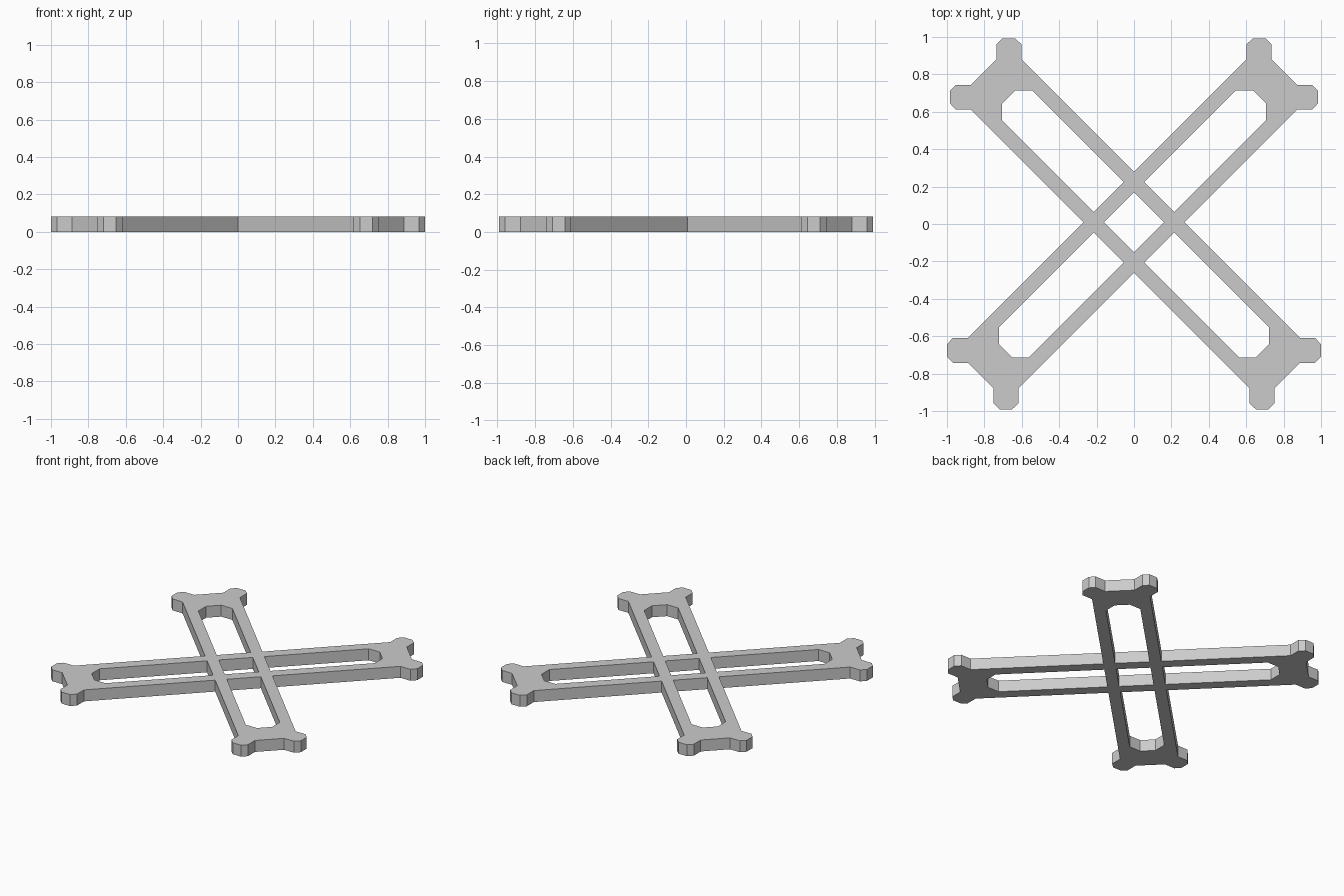
import bpy, bmesh

if "Cube" in bpy.data.objects:
    bpy.data.objects.remove(bpy.data.objects["Cube"])

THICK = 0.083       # plate thickness
CY = 0.009          # y of the crossing point
OUT, INN = 0.27, 0.16   # outer / inner half widths of each double-bar arm
FRONT_EXTRA = 0.016     # the two front arms reach slightly further


def with_mirror(half):
    """Complete a point list by reflecting it across the arm's diagonal."""
    return half + [(y, x) for x, y in reversed(half)]


# Arm end with its two chamfered lugs, and the far end of the slot
END = with_mirror([(0.872, 0.602), (0.952, 0.602), (0.984, 0.636),
                   (0.984, 0.702), (0.952, 0.735), (0.872, 0.735)])
SLOT_END = with_mirror([(0.706, 0.546), (0.706, 0.635)])
# Near end of the slot, where the other arm's bar crosses
a, b = (OUT + INN) / 2, (OUT - INN) / 2
SLOT_NEAR = [(b, a), (a, b)]
QUADRANTS = [(1, 1), (-1, 1), (-1, -1), (1, -1)]


def place(points, sx, sy, extra=0.0):
    """Move points into a quadrant, keeping counter-clockwise order."""
    pts = [(sx * (x + extra), sy * (y + extra) + CY) for x, y in points]
    return pts if sx * sy > 0 else pts[::-1]


outline, holes = [], []
notches = [(0, OUT), (-OUT, 0), (0, -OUT), (OUT, 0)]
for (sx, sy), (nx, ny) in zip(QUADRANTS, notches):
    extra = FRONT_EXTRA if sy < 0 else 0.0
    outline += place(END, sx, sy, extra) + [(nx, ny + CY)]
    far = [(x + extra, y + extra) for x, y in SLOT_END]
    holes.append(place(far + SLOT_NEAR, sx, sy))

# Diamond opening in the middle
holes.append([(INN, CY), (0, INN + CY), (-INN, CY), (0, CY - INN)])

# Filled profile, extruded to a plate
curve = bpy.data.curves.new("cross_frame", 'CURVE')
curve.dimensions = '2D'
curve.fill_mode = 'BOTH'
curve.extrude = THICK / 2
for loop in [outline] + holes:
    spline = curve.splines.new('POLY')
    spline.points.add(len(loop) - 1)
    for p, (x, y) in zip(spline.points, loop):
        p.co = (x, y, THICK / 2, 1)
    spline.use_cyclic_u = True
frame = bpy.data.objects.new("cross_frame", curve)
frame.location.z = THICK / 2
bpy.context.collection.objects.link(frame)

# Turn into a clean flat-shaded mesh
bpy.context.view_layer.objects.active = frame
frame.select_set(True)
bpy.ops.object.convert(target='MESH')
frame = bpy.context.object
bm = bmesh.new()
bm.from_mesh(frame.data)
bmesh.ops.remove_doubles(bm, verts=bm.verts, dist=0.0005)
bmesh.ops.recalc_face_normals(bm, faces=bm.faces)
low = min(v.co.z for v in bm.verts)
bmesh.ops.translate(bm, verts=bm.verts, vec=(0, 0, -low))
for f in bm.faces:
    f.smooth = False
bm.to_mesh(frame.data)
bm.free()
frame.location.z = 0
